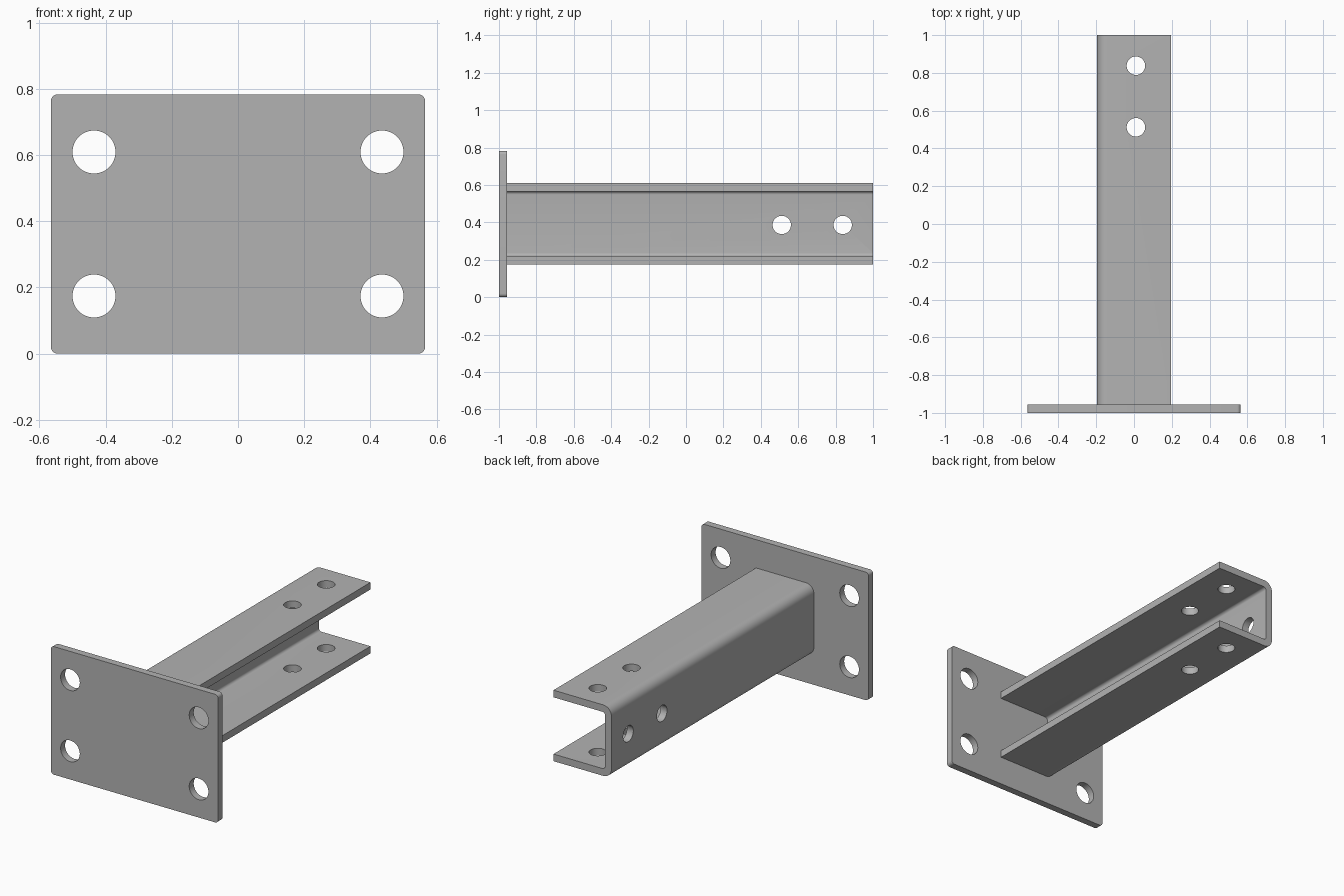
import bpy, bmesh, math
from mathutils import Vector, Matrix

default = bpy.data.objects.get("Cube")
if default:
    bpy.data.objects.remove(default)

steel = bpy.data.materials.new("grey steel")
steel.use_nodes = True
COLOUR = (0.45, 0.45, 0.45, 1)
steel.diffuse_color = COLOUR
steel.node_tree.nodes["Principled BSDF"].inputs["Base Color"].default_value = COLOUR


def rounded(corners, steps=8):
    """Outline in x, z from (x, z, radius) right-angled corners."""
    pts = []
    for i, (x, z, r) in enumerate(corners):
        p = Vector((x, z))
        if r == 0:
            pts.append(p)
            continue
        to_prev = (Vector(corners[i - 1][:2]) - p).normalized()
        to_next = (Vector(corners[(i + 1) % len(corners)][:2]) - p).normalized()
        centre = p + r * (to_prev + to_next)
        for s in range(steps + 1):
            a = math.pi / 2 * s / steps
            pts.append(centre - r * (to_next * math.cos(a) + to_prev * math.sin(a)))
    return pts


def make_object(name, bm):
    bmesh.ops.recalc_face_normals(bm, faces=bm.faces)
    mesh = bpy.data.meshes.new(name)
    bm.to_mesh(mesh)
    bm.free()
    mesh.materials.append(steel)
    obj = bpy.data.objects.new(name, mesh)
    bpy.context.collection.objects.link(obj)
    return obj


def extrude_y(name, outline, y0, y1):
    bm = bmesh.new()
    face = bm.faces.new([bm.verts.new((p.x, y0, p.y)) for p in outline])
    ext = bmesh.ops.extrude_face_region(bm, geom=[face])
    moved = [g for g in ext["geom"] if isinstance(g, bmesh.types.BMVert)]
    bmesh.ops.translate(bm, verts=moved, vec=(0, y1 - y0, 0))
    return make_object(name, bm)


def drill(obj, holes):
    """Cut round holes, each (centre, axis, radius, length)."""
    bm = bmesh.new()
    for centre, axis, radius, length in holes:
        turn = Vector(axis).to_track_quat("Z", "Y").to_matrix().to_4x4()
        bmesh.ops.create_cone(bm, cap_ends=True, segments=48, radius1=radius,
                              radius2=radius, depth=length,
                              matrix=Matrix.Translation(centre) @ turn)
    cutter = make_object("hole_cutter", bm)
    cutter.hide_render = True
    mod = obj.modifiers.new("holes", "BOOLEAN")
    mod.operation, mod.solver, mod.object = "DIFFERENCE", "EXACT", cutter
    bpy.ops.object.select_all(action="DESELECT")
    obj.select_set(True)
    bpy.context.view_layer.objects.active = obj
    bpy.ops.object.modifier_apply(modifier=mod.name)
    bpy.data.objects.remove(cutter)
    bpy.ops.object.shade_smooth_by_angle(angle=math.radians(30))


# Sizes
T = 0.0435                    # sheet thickness
W, H = 0.565, 0.783           # plate half width and height
X, LOW, HIGH = 0.196, 0.176, 0.61
MID = H / 2
JOIN = -1 + T

# Mounting plate with four bolt holes
plate = extrude_y("mounting_plate", rounded(
    [(-W, 0, 0.02), (W, 0, 0.02), (W, H, 0.02), (-W, H, 0.02)]), -1, JOIN)
drill(plate, [((sx * 0.435, -1 + T / 2, MID + sz * 0.2175), (0, 1, 0), 0.065, 0.2)
              for sx in (-1, 1) for sz in (-1, 1)])

# Channel arm, open toward +x
OUT, IN = 0.055, 0.018
arm = extrude_y("channel_arm", rounded([
    (X, LOW, 0), (X, LOW + T, 0), (-X + T, LOW + T, IN), (-X + T, HIGH - T, IN),
    (X, HIGH - T, 0), (X, HIGH, 0), (-X, HIGH, OUT), (-X, LOW, OUT)]), JOIN, 1)

# Two holes through both flanges and two through the web
holes = []
for y in (0.512, 0.838):
    holes.append(((0.01, y, MID), (0, 0, 1), 0.049, 1))
    holes.append(((-X, y, MID - 0.005), (1, 0, 0), 0.049, 0.2))
# Flange and web drills are cut separately so the cutters stay clean
drill(arm, holes[0::2])
drill(arm, holes[1::2])
